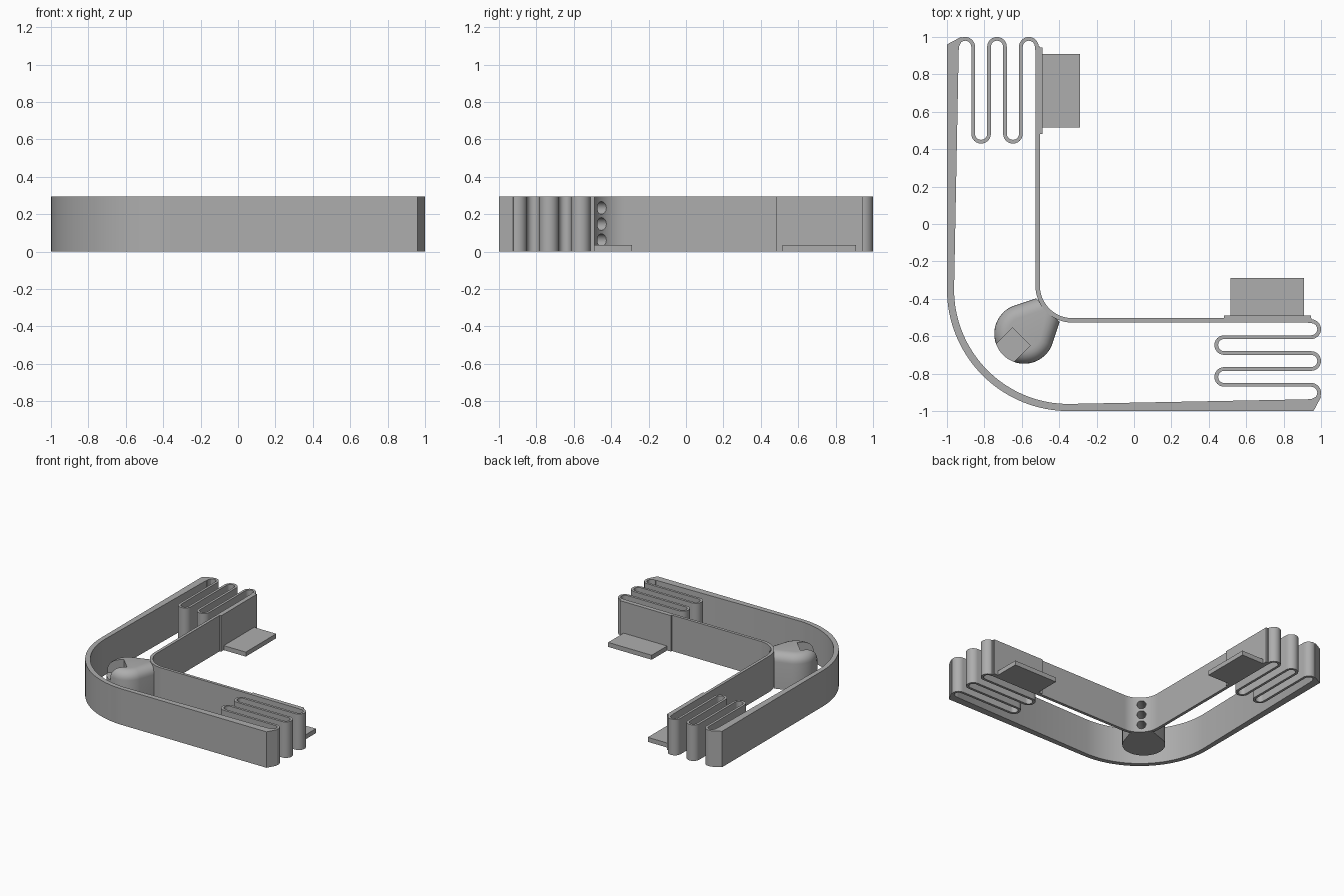
import bpy, bmesh, math
from mathutils import Vector

cube = bpy.data.objects.get("Cube")
if cube:
    bpy.data.objects.remove(cube)

H = 0.295
grey = bpy.data.materials.new("matte grey")
grey.use_nodes = True
grey.diffuse_color = (0.42, 0.42, 0.42, 1)
grey.node_tree.nodes["Principled BSDF"].inputs["Base Color"].default_value = (0.42, 0.42, 0.42, 1)


def finish(name, bm):
    bmesh.ops.recalc_face_normals(bm, faces=bm.faces[:])
    mesh = bpy.data.meshes.new(name)
    bm.to_mesh(mesh)
    bm.free()
    mesh.materials.append(grey)
    ob = bpy.data.objects.new(name, mesh)
    bpy.context.collection.objects.link(ob)
    return ob


def swap(points):
    """Reflect across the diagonal that the two arms share."""
    return [(y, x) for x, y in points]


def arc(cx, cy, r, a0, a1, n=12):
    steps = [math.radians(a0 + (a1 - a0) * i / n) for i in range(n + 1)]
    return [(cx + r * math.cos(a), cy + r * math.sin(a)) for a in steps]


def strip(name, left, right, z0=0, z1=H):
    """Upright wall between two matching edge lines."""
    bm = bmesh.new()
    rings = [[bm.verts.new((*p, z)) for p, z in ((a, z0), (a, z1), (b, z1), (b, z0))]
             for a, b in zip(left, right)]
    for r, s in zip(rings, rings[1:]):
        for i in range(4):
            j = (i + 1) % 4
            bm.faces.new((r[i], r[j], s[j], s[i]))
    bm.faces.new(rings[0])
    bm.faces.new(rings[-1])
    return finish(name, bm)


def block(name, x0, x1, y0, y1, z1, flip):
    a, b = [(x0, y0), (x1, y0)], [(x0, y1), (x1, y1)]
    return strip(name, swap(a) if flip else a, swap(b) if flip else b, 0, z1)


def cut(ob, cutters):
    for c in cutters:
        m = ob.modifiers.new("cut", 'BOOLEAN')
        m.operation, m.object, m.solver = 'DIFFERENCE', c, 'EXACT'
    dg = bpy.context.evaluated_depsgraph_get()
    mesh = bpy.data.meshes.new_from_object(ob.evaluated_get(dg))
    ob.modifiers.clear()
    ob.data = mesh


# outer band, thickening toward both ends
out_end = [(1.0, -0.925), (0.96, -1.0)]
in_end = [(0.99, -0.915), (0.945, -0.937)]
outer_band = strip(
    "outer_band",
    swap(out_end) + arc(-0.35, -0.35, 0.65, 180, 270, 32) + out_end[::-1],
    swap(in_end) + arc(-0.35, -0.35, 0.612, 180, 270, 32) + in_end[::-1])

# inner wall with rounded corner
wall_end = (0.95, -0.527)
face_end = (0.95, -0.503)
inner_wall = strip(
    "inner_wall",
    swap([wall_end]) + arc(-0.33, -0.33, 0.197, 180, 270, 24) + [wall_end],
    swap([face_end]) + arc(-0.33, -0.33, 0.173, 180, 270, 24) + [face_end])

# folded spring, thick end pad and foot on each arm
PITCH, T = 0.085, 0.02
RIGHT, LEFT = 0.9475, 0.4825
smooth = [outer_band, inner_wall]
for side, flip in (("right", False), ("back", True)):
    edges = []
    for sign in (1, -1):
        line = [(0.93, -0.52 + sign * T / 2)]
        for k in range(5):
            cy = -0.52 - PITCH * (k + 0.5)
            if k % 2 == 0:
                line += arc(RIGHT, cy, PITCH / 2 + sign * T / 2, 90, -90)
            else:
                line += arc(LEFT, cy, PITCH / 2 - sign * T / 2, 90, 270)
        line.append((0.93, -0.945 - sign * T / 2))
        edges.append(swap(line) if flip else line)
    smooth.append(strip(side + "_spring", *edges))
    block(side + "_pad", 0.48, 0.945, -0.527, -0.49, H, flip)
    block(side + "_foot", 0.515, 0.91, -0.50, -0.29, 0.037, flip)

# corner guide: tapered post with rounded top
C, R = -0.587, 0.16
post = [(-0.398, -0.523), (-0.523, -0.398)] + arc(C, C, R, 113, 337, 36)
bm = bmesh.new()
base = bm.faces.new([bm.verts.new((*p, 0)) for p in post])
ext = bmesh.ops.extrude_face_region(bm, geom=[base], use_keep_orig=True)
top = [v for v in ext["geom"] if isinstance(v, bmesh.types.BMVert)]
bmesh.ops.translate(bm, verts=top, vec=(0, 0, 0.29))
rim = [e for e in bm.edges if all(v.co.z > 0.2 for v in e.verts)
       and sum(v.co.x + v.co.y for v in e.verts) < -1.85]
bmesh.ops.bevel(bm, geom=rim, offset=0.07, offset_type='OFFSET', segments=6,
                profile=0.5, affect='EDGES', clamp_overlap=True)
guide = finish("corner_guide", bm)
smooth.append(guide)

# cutters: notch in the guide and three holes through the corner
diag = Vector((-1, -1)).normalized()
across = Vector((1, -1)).normalized()
start = Vector((-0.602, -0.602))
ends = [start, start + diag * 0.3]
notch = strip("notch_cutter", [tuple(p + across * 0.067) for p in ends],
              [tuple(p - across * 0.067) for p in ends], 0.19, 0.4)
holes = []
for z in (0.062, 0.148, 0.234):
    bpy.ops.mesh.primitive_cylinder_add(vertices=24, radius=0.034, depth=0.24,
                                        location=(-0.45, -0.45, z),
                                        rotation=(math.pi / 2, 0, -math.pi / 4))
    holes.append(bpy.context.object)
    holes[-1].data.materials.append(grey)
bpy.context.view_layer.update()
cut(guide, [notch] + holes)
cut(inner_wall, holes)
for c in [notch] + holes:
    bpy.data.objects.remove(c)

# smooth the curved parts, keeping sharp edges
bpy.ops.object.select_all(action='DESELECT')
for ob in smooth:
    ob.select_set(True)
bpy.context.view_layer.objects.active = smooth[0]
bpy.ops.object.shade_smooth_by_angle(angle=math.radians(30))
